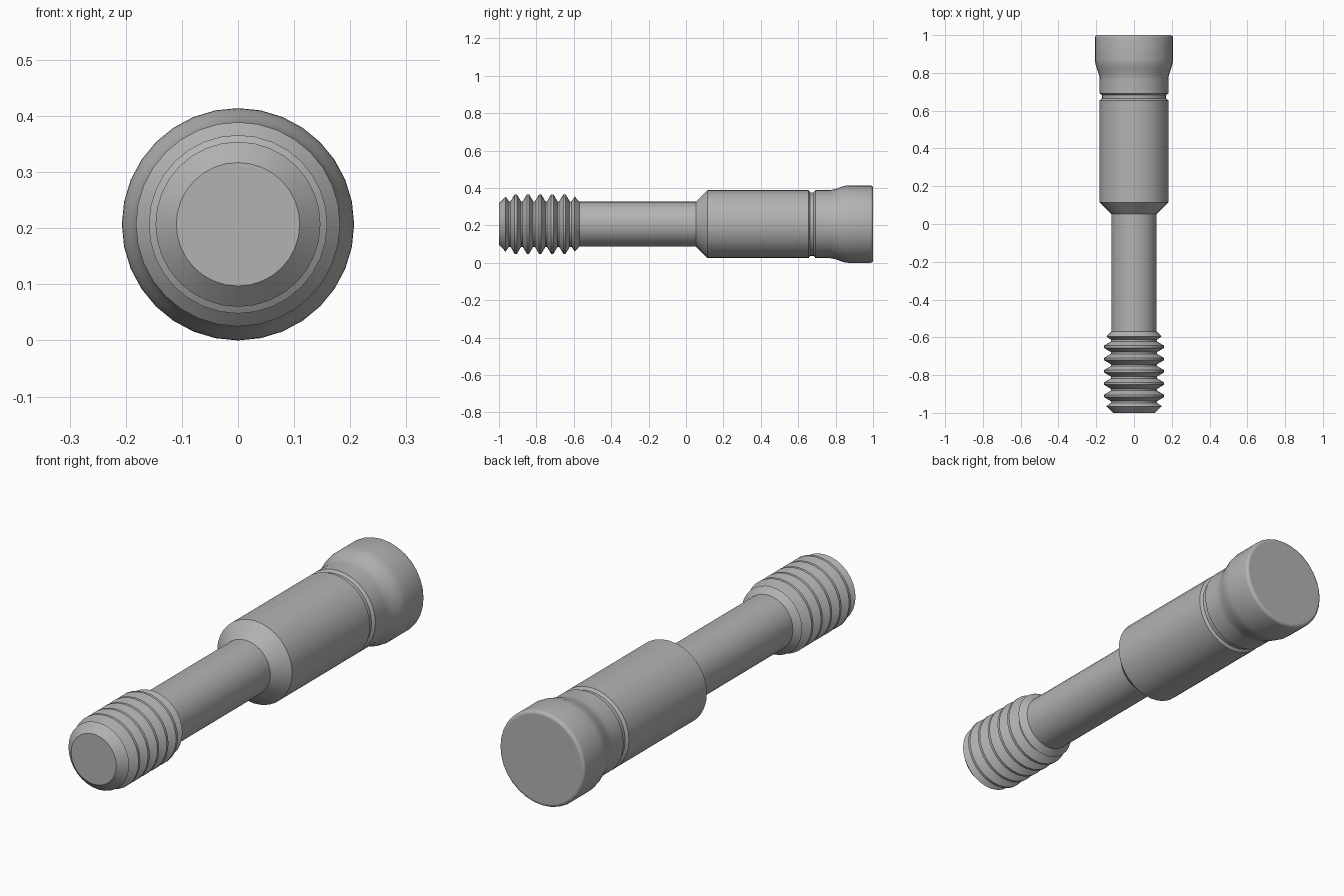
import bpy, bmesh, math

SIDES = 32
AXIS_Z = 0.207

cube = bpy.data.objects.get("Cube")
if cube:
    bpy.data.objects.remove(cube, do_unlink=True)

steel = bpy.data.materials.new("plain grey steel")
steel.use_nodes = True
grey = (0.45, 0.45, 0.45, 1)
steel.diffuse_color = grey
steel.node_tree.nodes["Principled BSDF"].inputs["Base Color"].default_value = grey


def lathe(name, profile, cap_front=False, cap_back=False):
    """Turn (y, radius) points around the long axis."""
    bm = bmesh.new()
    rings = []
    for y, r in profile:
        angles = [2 * math.pi * i / SIDES for i in range(SIDES)]
        rings.append([bm.verts.new((r * math.cos(a), y, r * math.sin(a))) for a in angles])
    for a, b in zip(rings, rings[1:]):
        for i in range(SIDES):
            j = (i + 1) % SIDES
            bm.faces.new((a[i], a[j], b[j], b[i]))
    if cap_front:
        bm.faces.new(rings[0])
    if cap_back:
        bm.faces.new(list(reversed(rings[-1])))
    mesh = bpy.data.meshes.new(name)
    bm.to_mesh(mesh)
    bm.free()
    mesh.materials.append(steel)
    obj = bpy.data.objects.new(name, mesh)
    bpy.context.collection.objects.link(obj)
    obj.location.z = AXIS_Z
    bpy.ops.object.select_all(action="DESELECT")
    obj.select_set(True)
    bpy.context.view_layer.objects.active = obj
    bpy.ops.object.shade_smooth_by_angle(angle=math.radians(25))
    return obj


# Threaded tip: chamfered start, five ridges, small closing ridge
thread = [(-1.0, 0.11), (-0.965, 0.147), (-0.947, 0.122)]
for k in range(5):
    y = -0.91 + 0.065 * k
    thread += [(y - 0.028, 0.122), (y - 0.006, 0.159), (y + 0.006, 0.159), (y + 0.028, 0.122)]
thread += [(-0.612, 0.122), (-0.595, 0.147), (-0.57, 0.12)]
lathe("threaded_tip", thread, cap_front=True)

# Narrow shank
lathe("shank", [(-0.57, 0.12), (0.053, 0.12)])

# Wide sleeve with a conical shoulder
lathe("sleeve", [(0.053, 0.12), (0.115, 0.182), (0.655, 0.182)])

# Shallow ring groove
lathe("groove", [(0.655, 0.182), (0.664, 0.17), (0.683, 0.17), (0.692, 0.182)])

# Head: short collar, S-shaped flare, rounded rim
head = [(0.692, 0.182), (0.765, 0.182)]
for k in range(1, 9):
    t = k / 8
    head.append((0.765 + 0.105 * t, 0.182 + 0.025 * t * t * (3 - 2 * t)))
rim = 0.014
for k in range(5):
    a = math.pi / 2 * k / 4
    head.append((1 - rim + rim * math.sin(a), 0.207 - rim + rim * math.cos(a)))
lathe("head", head, cap_back=True)
